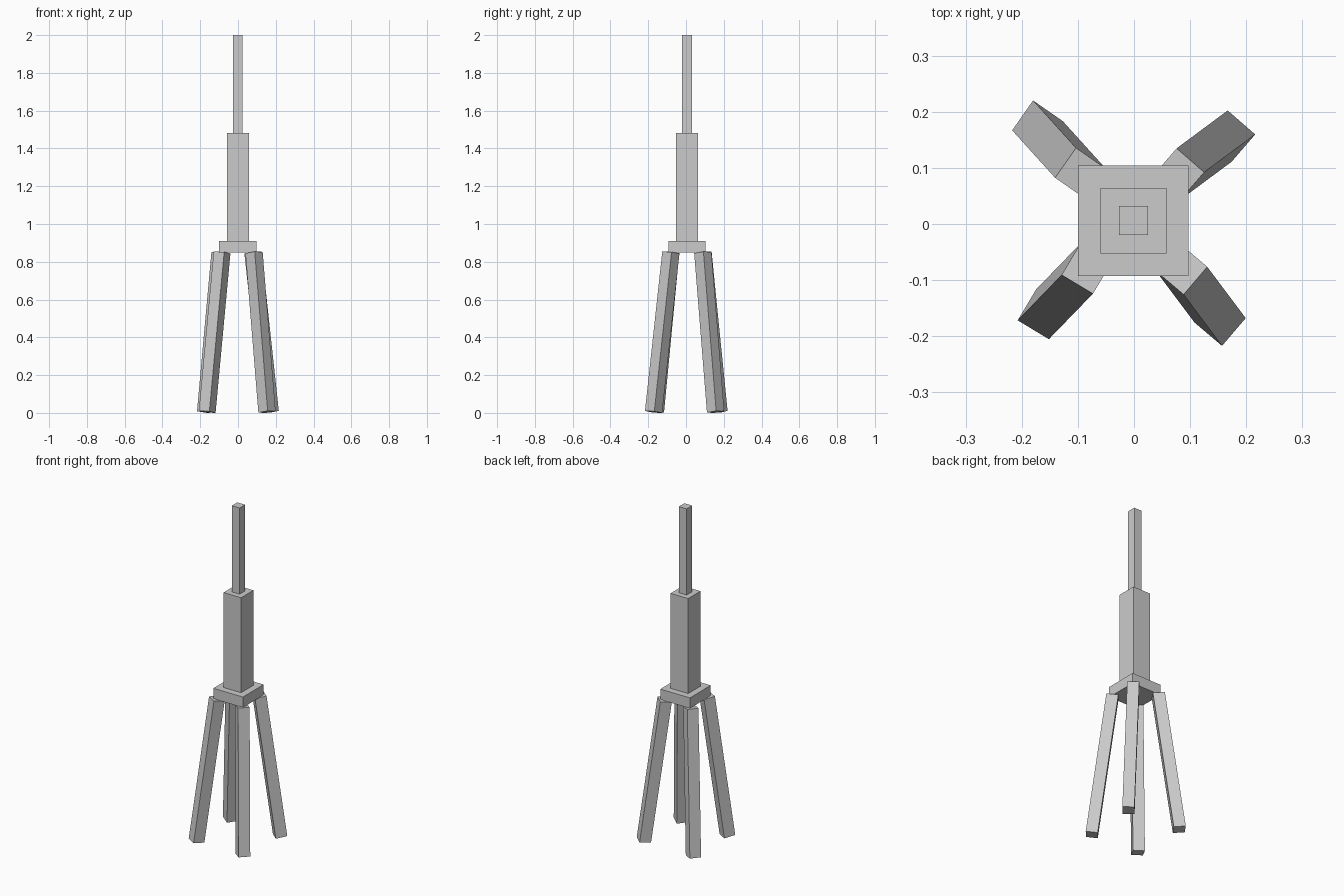
import bpy
from math import radians, cos, sin
from mathutils import Matrix, Vector

if "Cube" in bpy.data.objects:
    bpy.data.objects.remove(bpy.data.objects["Cube"])

CX, CY = -0.001, 0.006   # centre of the upright parts
LEG = 0.065              # leg thickness


def box(name, size, matrix):
    bpy.ops.mesh.primitive_cube_add(size=1)
    ob = bpy.context.object
    ob.name = name
    ob.data.transform(matrix @ Matrix.Diagonal((*size, 1)))
    return ob


# Stacked upright parts: name, width, bottom, top
for name, width, z0, z1 in (
    ("base_plate", 0.197, 0.848, 0.911),
    ("body", 0.117, 0.911, 1.482),
    ("spire", 0.052, 1.482, 2.0),
):
    box(name, (width, width, z1 - z0),
        Matrix.Translation((CX, CY, (z0 + z1) / 2)))

# Splayed legs: middle of the outer edge at top and foot, heading outward
legs = {
    "back_right_leg": ((0.1005, 0.1135), (0.1915, 0.181), 49),
    "back_left_leg": ((-0.122, 0.109), (-0.1985, 0.1935), 145),
    "front_left_leg": ((-0.101, -0.1075), (-0.1795, -0.1885), 239),
    "front_right_leg": ((0.1095, -0.101), (0.178, -0.1925), 319.5),
}
for name, (top, foot, heading) in legs.items():
    t, f = Vector((*top, 0.853)), Vector((*foot, 0.0095))
    axis = (t - f).normalized()
    out = Vector((cos(radians(heading)), sin(radians(heading)), 0))
    out = (out - axis * out.dot(axis)).normalized()
    side = axis.cross(out)
    centre = (t + f) / 2 - out * LEG / 2
    m = Matrix((out, side, axis)).transposed().to_4x4()
    box(name, (LEG, LEG, (t - f).length), Matrix.Translation(centre) @ m)
